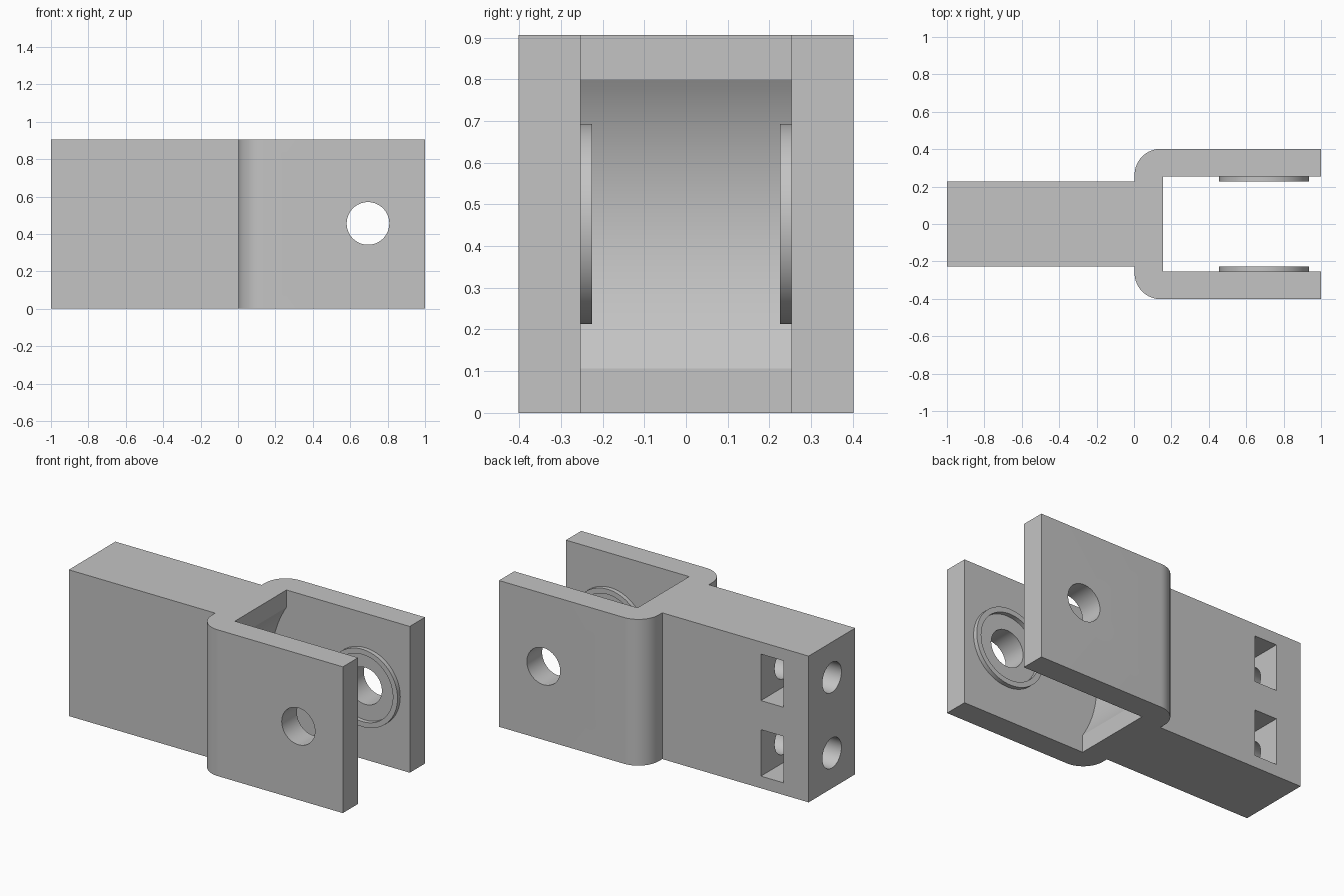
import bpy, bmesh
from math import sin, cos, pi, asin, radians
from mathutils import Matrix, Vector

cube = bpy.data.objects.get("Cube")
if cube:
    bpy.data.objects.remove(cube, do_unlink=True)

HEIGHT, MID = 0.906, 0.453
BODY_Y, OUTER_Y, INNER_Y = 0.228, 0.402, 0.253
WEB_X, PIN_X = 0.155, 0.695

grey = bpy.data.materials.new("plain grey")
grey.use_nodes = True
grey.diffuse_color = (0.55, 0.55, 0.55, 1)
grey.node_tree.nodes["Principled BSDF"].inputs["Base Color"].default_value = (0.55, 0.55, 0.55, 1)


def make_object(name, bm):
    bmesh.ops.recalc_face_normals(bm, faces=bm.faces)
    mesh = bpy.data.meshes.new(name)
    bm.to_mesh(mesh)
    bm.free()
    mesh.materials.append(grey)
    obj = bpy.data.objects.new(name, mesh)
    bpy.context.collection.objects.link(obj)
    return obj


def extrude_profile(name, points, offset):
    bm = bmesh.new()
    face = bm.faces.new([bm.verts.new(p) for p in points])
    result = bmesh.ops.extrude_face_region(bm, geom=[face], use_keep_orig=True)
    verts = [g for g in result["geom"] if isinstance(g, bmesh.types.BMVert)]
    bmesh.ops.translate(bm, verts=verts, vec=offset)
    return make_object(name, bm)


def box(name, low, high):
    low, high = Vector(low), Vector(high)
    bm = bmesh.new()
    size = Matrix.Diagonal((*(high - low), 1))
    bmesh.ops.create_cube(bm, size=1, matrix=Matrix.Translation((low + high) / 2) @ size)
    return make_object(name, bm)


def cylinder(name, center, radius, length, axis, segments=64):
    turn = Matrix.Rotation(pi / 2, 4, "X" if axis == "Y" else "Y")
    bm = bmesh.new()
    bmesh.ops.create_cone(bm, cap_ends=True, segments=segments, radius1=radius, radius2=radius,
                          depth=length, matrix=Matrix.Translation(center) @ turn)
    return make_object(name, bm)


def cut(target, cutter):
    cutter.hide_render = True
    mod = target.modifiers.new("cut", "BOOLEAN")
    mod.operation, mod.solver, mod.object = "DIFFERENCE", "EXACT", cutter
    bpy.context.view_layer.objects.active = target
    bpy.ops.object.modifier_apply(modifier=mod.name)
    bpy.data.objects.remove(cutter, do_unlink=True)


def smooth(obj):
    bpy.ops.object.select_all(action="DESELECT")
    obj.select_set(True)
    bpy.context.view_layer.objects.active = obj
    bpy.ops.object.shade_smooth_by_angle(angle=radians(25))


# Bar and fork outline seen from above, with rounded shoulders
R, STEPS = 0.14, 16
half = [(-1, BODY_Y), (0.003, BODY_Y)]
for i in range(STEPS + 1):
    a = pi - i * pi / 2 / STEPS
    half.append((0.003 + R + R * cos(a), OUTER_Y - R + R * sin(a)))
half.append((1, OUTER_Y))
outline = half + [(x, -y) for x, y in reversed(half)]
bracket = extrude_profile("clevis_bracket", [(x, y, 0) for x, y in outline], (0, 0, HEIGHT))

# Fork opening with a concave clearance in the web
SWING, rise = 0.641, 0.346
reach = asin(rise / SWING)
slot = [(1.2, -0.1), (WEB_X, -0.1)]
for i in range(33):
    a = reach * (i / 16 - 1)
    slot.append((PIN_X - SWING * cos(a), MID + SWING * sin(a)))
slot += [(WEB_X, 1), (1.2, 1)]
cut(bracket, extrude_profile("slot_cutter", [(x, -INNER_Y, z) for x, z in slot],
                             (0, 2 * INNER_Y, 0)))

# Pin hole through both arms
cut(bracket, cylinder("pin_cutter", (PIN_X, 0, MID + 0.003), 0.114, 1, "Y"))

# Bolt holes in the end and nut pockets in the back
for z in (0.219, 0.687):
    cut(bracket, cylinder("bolt_cutter", (-0.8, 0, z), 0.093, 0.6, "X", 48))
    cut(bracket, box("pocket_cutter", (-0.827, -0.144, z - 0.144), (-0.673, 0.4, z + 0.144)))
smooth(bracket)

# Raised rings on the inner arm faces
for side, label in ((1, "back"), (-1, "front")):
    ring = cylinder(label + "_arm_ring", (PIN_X, side * 0.241, MID), 0.24, 0.03, "Y", 96)
    cut(ring, cylinder("ring_cutter", (PIN_X, side * 0.241, MID), 0.208, 0.1, "Y", 96))
    smooth(ring)
